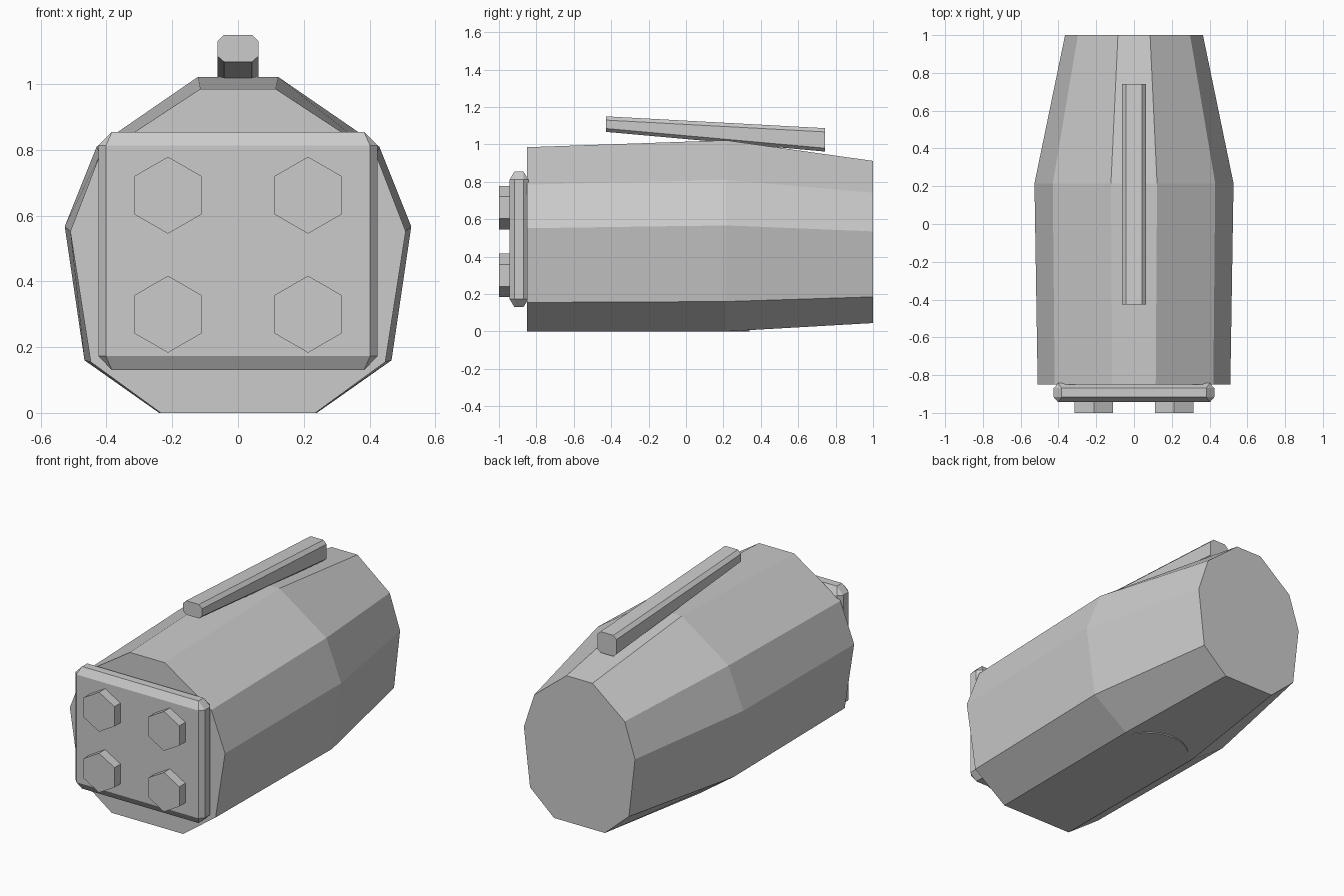
import bpy, bmesh, math

if "Cube" in bpy.data.objects:
    bpy.data.objects.remove(bpy.data.objects["Cube"])


def finish(bm, name):
    bmesh.ops.recalc_face_normals(bm, faces=bm.faces)
    me = bpy.data.meshes.new(name)
    bm.to_mesh(me)
    bm.free()
    ob = bpy.data.objects.new(name, me)
    bpy.context.collection.objects.link(ob)
    return ob


def loft(name, sections):
    """Skin mirrored half profiles [(y, [(x, z), ...]), ...] along y, with end caps."""
    bm = bmesh.new()
    rings = []
    for y, half in sections:
        ring = half + [(-x, z) for x, z in reversed(half)]
        rings.append([bm.verts.new((x, y, z)) for x, z in ring])
    n = len(rings[0])
    for a, b in zip(rings, rings[1:]):
        for i in range(n):
            j = (i + 1) % n
            bm.faces.new((a[i], a[j], b[j], b[i]))
    bm.faces.new(rings[0])
    bm.faces.new(rings[-1])
    return finish(bm, name)


# ten-sided barrel body, widest behind the middle
loft("body", [
    (-0.85, [(0.235, 0), (0.448, 0.155), (0.51, 0.552), (0.42, 0.785), (0.115, 0.985)]),
    (0.215, [(0.24, 0), (0.467, 0.16), (0.527, 0.567), (0.43, 0.81), (0.122, 1.022)]),
    (1.0, [(0.167, 0.045), (0.325, 0.185), (0.365, 0.535), (0.297, 0.742), (0.085, 0.912)]),
])


# tilted top bar, chamfered and slightly deeper at the back
def bar_profile(z0, z1):
    return [(0.042, z0), (0.0625, z0 + 0.018), (0.0625, z1 - 0.02), (0.042, z1)]


loft("top_bar", [(-0.427, bar_profile(1.067, 1.15)),
                 (0.742, bar_profile(0.962, 1.087))])

# front plate: chamfered box from the corners of its six faces
bm = bmesh.new()
cy, cz = -0.893, 0.4925
for sx in (-1, 1):
    for sy in (-1, 1):
        for sz in (-1, 1):
            for x, y, z in ((0.402, 0.05, 0.32), (0.425, 0.024, 0.32), (0.383, 0.024, 0.3625)):
                bm.verts.new((sx * x, cy + sy * y, cz + sz * z))
bmesh.ops.convex_hull(bm, input=bm.verts[:])
bmesh.ops.dissolve_limit(bm, angle_limit=0.01, verts=bm.verts[:], edges=bm.edges[:])
finish(bm, "front_plate")


def cylinder(name, sides, radius, depth, loc, rot=(0, 0, 0)):
    bpy.ops.mesh.primitive_cylinder_add(vertices=sides, radius=radius, depth=depth,
                                        location=loc, rotation=rot)
    bpy.context.object.name = name


# four hexagonal bolts, points up
for x in (-0.213, 0.213):
    for z in (0.30, 0.662):
        cylinder("bolt", 6, 0.117, 0.1, (x, -0.95, z), (math.pi / 2, 0, 0))

# shallow round base sunk into the underside
cylinder("base_disc", 32, 0.235, 0.06, (0, 0.105, 0.03))
bpy.ops.object.shade_smooth_by_angle()
